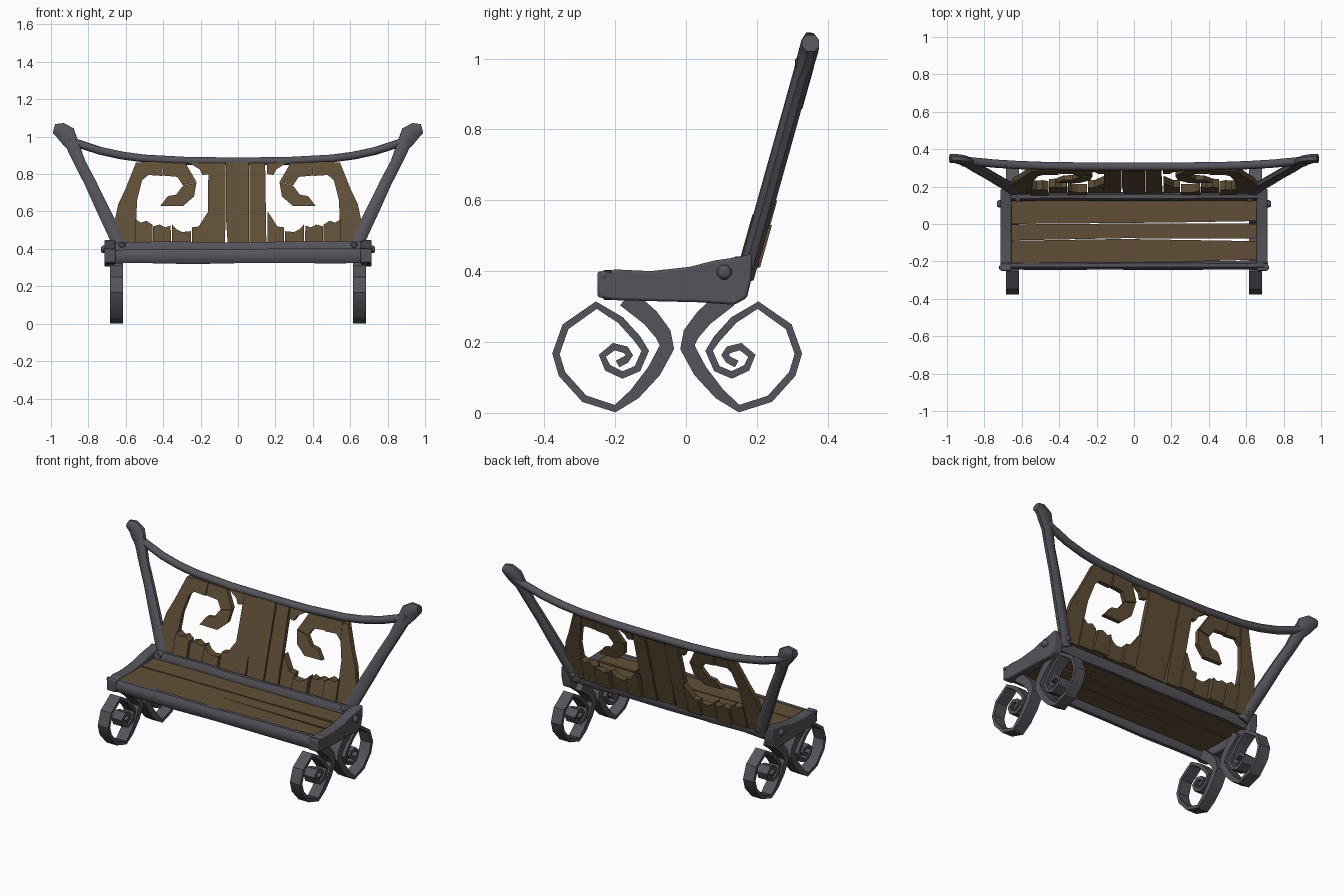
import bpy, bmesh, math, random
from mathutils import Vector

if "Cube" in bpy.data.objects:
    bpy.data.objects.remove(bpy.data.objects["Cube"])

random.seed(4)


def material(name, rgb):
    m = bpy.data.materials.new(name)
    m.diffuse_color = (*rgb, 1)
    m.use_nodes = True
    m.node_tree.nodes["Principled BSDF"].inputs["Base Color"].default_value = m.diffuse_color
    return m


METAL = material("dark iron", (0.088, 0.088, 0.103))
WOOD = material("brown wood", (0.118, 0.078, 0.038))


def finish(name, bm, mat, bevel=0, angle=35):
    bmesh.ops.recalc_face_normals(bm, faces=bm.faces)
    me = bpy.data.meshes.new(name)
    bm.to_mesh(me)
    bm.free()
    me.materials.append(mat)
    ob = bpy.data.objects.new(name, me)
    bpy.context.collection.objects.link(ob)
    bpy.ops.object.select_all(action='DESELECT')
    ob.select_set(True)
    bpy.context.view_layer.objects.active = ob
    if angle:
        bpy.ops.object.shade_smooth_by_angle(angle=math.radians(angle))
    if bevel:
        b = ob.modifiers.new("bevel", 'BEVEL')
        b.width, b.segments, b.limit_method = bevel, 2, 'ANGLE'
    return ob


def sweep(name, pts, radii, ref, n=8, mat=METAL, angle=50):
    """n-sided tube along pts; radii are (along ref, across ref) per point."""
    bm, rings = bmesh.new(), []
    pts, ref = [Vector(p) for p in pts], Vector(ref)
    k = 1 / math.cos(math.pi / n)
    for i, p in enumerate(pts):
        t = (pts[min(i + 1, len(pts) - 1)] - pts[max(i - 1, 0)]).normalized()
        u = (ref - ref.dot(t) * t).normalized()
        v = t.cross(u)
        ring = []
        for j in range(n):
            a = (j + 0.5) * math.tau / n
            ring.append(bm.verts.new(p + u * math.cos(a) * k * radii[i][0]
                                     + v * math.sin(a) * k * radii[i][1]))
        rings.append(ring)
    for r0, r1 in zip(rings, rings[1:]):
        for j in range(n):
            bm.faces.new((r0[j], r0[(j + 1) % n], r1[(j + 1) % n], r1[j]))
    bm.faces.new(rings[0])
    bm.faces.new(rings[-1])
    return finish(name, bm, mat, angle=angle)


def plate(name, poly, place, depth, mat, bevel=0, angle=0):
    """Flat outline placed in space by place(a, b), thickened by depth."""
    bm, d = bmesh.new(), Vector(depth)
    lo = [bm.verts.new(Vector(place(*p)) - d / 2) for p in poly]
    hi = [bm.verts.new(Vector(place(*p)) + d / 2) for p in poly]
    bm.faces.new(lo)
    bm.faces.new(hi)
    for i in range(len(poly)):
        j = (i + 1) % len(poly)
        bm.faces.new((lo[i], lo[j], hi[j], hi[i]))
    return finish(name, bm, mat, bevel, angle)


def back_y(z):
    return 0.178 + 0.28 * (z - 0.43)


def bolt(name, p, axis, r=0.02):
    p, a = Vector(p), Vector(axis)
    ref = (0, 0, 1) if abs(a.z) < 0.5 * a.length else (1, 0, 0)
    sweep(name, [p - a, p + a * 0.5, p + a], [(r, r), (r, r), (r * .6, r * .6)], ref)


# Scroll leg outline (y, z): thick stem, then a thin coil
SCROLL = [(-.168, .325), (-.10, .268), (-.064, .222), (-.054, .185), (-.09, .118), (-.145, .053),
          (-.20, .012), (-.287, .04), (-.35, .11), (-.367, .167), (-.34, .243), (-.253, .304),
          (-.185, .262), (-.137, .209), (-.115, .175), (-.137, .125), (-.179, .107), (-.221, .127),
          (-.236, .161), (-.204, .187), (-.17, .178), (-.16, .163), (-.17, .15), (-.193, .138)]
STEM = [.028, .025, .023, .021, .02, .016]

# Side rail outline (y, z)
RAIL = [(-.25, .40), (-.25, .327), (-.2, .318), (.04, .312), (.137, .305), (.172, .325), (.185, .38),
        (.187, .45), (.15, .44), (.08, .43), (.01, .412), (-.10, .40), (-.205, .405), (-.215, .395)]

for s, side in ((-1, "left"), (1, "right")):
    for f, end in ((1, "front"), (-1, "back")):
        path = [(s * .65, y if f == 1 else -.05 - y, z) for y, z in SCROLL]
        half = STEM + [.0105] * (len(SCROLL) - len(STEM))
        sweep(f"{end}_scroll_leg_{side}", path, [(.035, h) for h in half], (1, 0, 0), 4, angle=30)
    plate(f"side_rail_{side}", RAIL, lambda y, z: (s * .685, y, z), (.06, 0, 0), METAL, .013, 40)

    # Back post flaring outward to a flat head
    post = [(.622, .385, .034), (.658, .476, .036), (.727, .62, .034), (.79, .754, .031),
            (.845, .86, .03), (.885, .955, .036), (.918, 1.012, .05), (.95, 1.035, .042), (.983, 1.043, .024)]
    sweep(f"back_post_{side}", [(s * x, back_y(z) + .002, z) for x, z, r in post],
          [(.024, r) for x, z, r in post], (0, 1, 0))

    # Bolts
    bolt(f"rail_bolt_{side}", (s * .715, .108, .397), (s * .018, 0, 0), .02)
    bolt(f"post_bolt_front_{side}", (s * .62, .14, .42), (0, -.02, 0), .018)
    bolt(f"post_bolt_back_{side}", (s * .63, .192, .425), (0, .014, 0), .018)
    bolt(f"corner_bolt_{side}", (s * .715, -.232, .39), (s * .006, 0, 0), .011)
    bolt(f"head_bolt_{side}", (s * .905, .315, .985), (0, -.008, 0), .016)

# Front and back seat beams, slightly uneven
for name, y, z, L, ry, rz in (("front_beam", -.22, .361, .712, .025, .038),
                              ("back_beam", .147, .396, .665, .024, .041)):
    xs = [-L, -L + .03, -.5, -.26, -.24, 0, .27, .5, L - .03, L]
    path = [(x, y, z + random.uniform(-.003, .003)) for x in xs]
    rad = [(rz + random.uniform(-.003, .003), ry + random.uniform(-.003, .002)) for x in xs]
    sweep(name, path, rad, (0, 0, 1))

# Sagging top rail
half_rail = [(.905, .985), (.86, .965), (.74, .925), (.62, .899), (.50, .883), (.26, .87)]
curve = [(-x, z) for x, z in half_rail] + [(0, .868)] + half_rail[::-1]
sweep("top_rail", [(x, back_y(z) + .006, z) for x, z in curve],
      [(.021, .022)] * len(curve), (0, 0, 1))

# Seat planks with tapering gaps on the right
SEAT = [[(-.67, .14), (.67, .14), (.67, .016), (.2, .008), (-.67, .0)],
        [(-.67, -.002), (.2, .004), (.67, .001), (.67, -.078), (-.06, -.076), (-.67, -.088)],
        [(-.67, -.09), (-.06, -.08), (.67, -.092), (.67, -.19), (.25, -.203), (-.67, -.21)]]
for i, poly in enumerate(SEAT):
    z = .377 + (.003, 0, .002)[i]
    plate(f"seat_plank_{i + 1}", poly, lambda x, y: (x, y, z), (0, 0, .03), WOOD)

# Centre back boards
CENTRE = [[(-.163, .41), (-.07, .41), (-.066, .6), (-.068, .865), (-.158, .865)],
          [(-.054, .41), (.058, .41), (.058, .865), (-.064, .865), (-.064, .56)],
          [(.062, .41), (.152, .41), (.145, .865), (.062, .865)]]
for i, poly in enumerate(CENTRE):
    off = (.003, -.004, .002)[i]
    plate(f"centre_board_{i + 1}", poly, lambda x, z: (x, back_y(z) + off, z), (0, .028, 0), WOOD)

# Side boards, hooks and broken lower planks: (name, offset, thickness, outline x, z)
BOARDS = [
    ("side_board", 0, .03, [(.625, .41), (.662, .54), (.64, .64), (.602, .72), (.545, .862),
                            (.49, .862), (.512, .77), (.54, .66), (.548, .41)]),
    ("hook_top_board", -.004, .026, [(.508, .868), (.40, .865), (.405, .79), (.48, .795), (.515, .765)]),
    ("hook_bend", .003, .028, [(.402, .862), (.28, .858), (.222, .757), (.295, .74), (.325, .785), (.402, .792)]),
    ("hook_tip", -.002, .026, [(.222, .755), (.235, .68), (.295, .628), (.415, .63), (.375, .682),
                               (.33, .69), (.295, .738)]),
    ("top_wedge", 0, .026, [(.27, .865), (.155, .865), (.155, .80), (.19, .795), (.205, .825)]),
    ("broken_plank_1", .012, .04, [(.158, .41), (.158, .60), (.185, .56), (.21, .52), (.247, .515), (.247, .41)]),
    ("broken_plank_2", -.004, .045, [(.25, .41), (.25, .495), (.30, .49), (.33, .505), (.352, .53), (.355, .41)]),
    ("broken_plank_3", .014, .045, [(.358, .41), (.36, .525), (.39, .515), (.42, .53), (.455, .52), (.455, .41)]),
    ("broken_plank_4", -.002, .05, [(.458, .41), (.458, .53), (.49, .55), (.52, .54), (.55, .56), (.552, .41)])]
for s, side in ((-1, "left"), (1, "right")):
    for name, off, thick, poly in BOARDS:
        plate(f"{name}_{side}", poly, lambda x, z: (s * x, back_y(z) + off, z), (0, thick, 0), WOOD)
